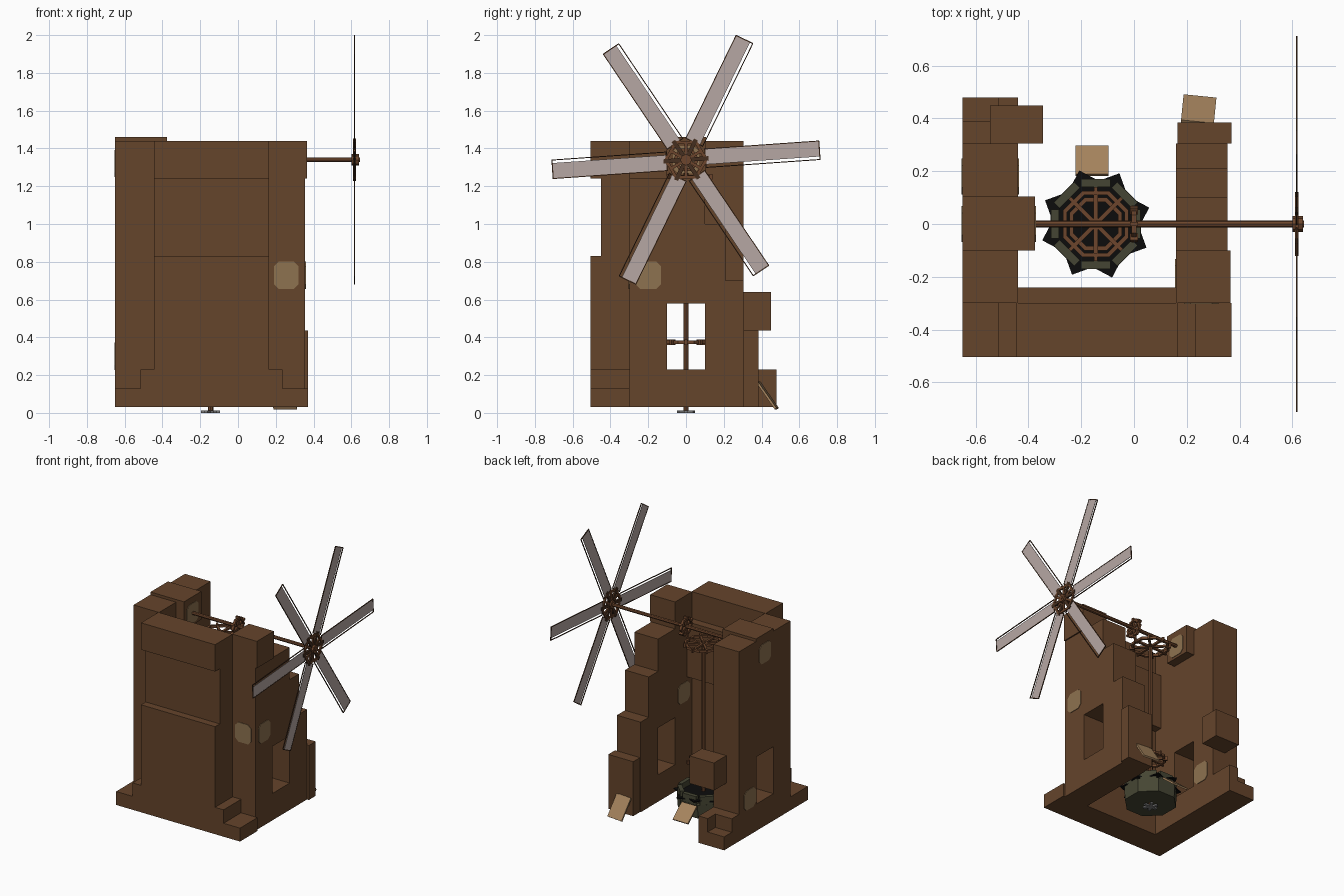
import bpy, bmesh, math
from mathutils import Matrix, Vector

cube = bpy.data.objects.get("Cube")
if cube:
    bpy.data.objects.remove(cube, do_unlink=True)


def material(name, rgb):
    m = bpy.data.materials.new(name)
    m.use_nodes = True
    m.diffuse_color = (*rgb, 1)
    m.node_tree.nodes["Principled BSDF"].inputs["Base Color"].default_value = (*rgb, 1)
    return m


WALL = material("mud brown", (0.13, 0.058, 0.024))
WOOD = material("timber brown", (0.15, 0.06, 0.025))
DARK = material("dark timber", (0.06, 0.028, 0.014))
TAN = material("tan plank", (0.38, 0.23, 0.11))
PATCH = material("sand patch", (0.27, 0.17, 0.08))
SAIL = material("sail cloth", (0.47, 0.39, 0.37))
OLIVE = material("olive stone", (0.06, 0.06, 0.033))
BLACK = material("black cloth", (0.004, 0.004, 0.004))
GREY = material("grey metal", (0.2, 0.2, 0.2))


def finish(name, bm, mat, matrix=Matrix()):
    mesh = bpy.data.meshes.new(name)
    bm.to_mesh(mesh)
    bm.free()
    ob = bpy.data.objects.new(name, mesh)
    ob.matrix_world = matrix
    mesh.materials.append(mat)
    bpy.context.collection.objects.link(ob)
    return ob


def add_box(bm, center, size, turn=Matrix()):
    bmesh.ops.create_cube(bm, size=1, matrix=turn @ Matrix.Translation(center) @ Matrix.Diagonal((*size, 1)))


def block(name, x, y, z, mat=WALL):
    bm = bmesh.new()
    add_box(bm, [(a + b) / 2 for a, b in (x, y, z)], [b - a for a, b in (x, y, z)])
    return finish(name, bm, mat)


def plank(name, center, size, tilt, mat, spin=0):
    bm = bmesh.new()
    add_box(bm, (0, 0, 0), size)
    turn = Matrix.Rotation(spin, 4, 'Z') @ Matrix.Rotation(math.radians(tilt), 4, 'X')
    finish(name, bm, mat, Matrix.Translation(center) @ turn)


def rod(name, a, b, r, mat, sides=8):
    a, b = Vector(a), Vector(b)
    bm = bmesh.new()
    bmesh.ops.create_cone(bm, cap_ends=True, segments=sides, radius1=r, radius2=r, depth=(b - a).length)
    turn = (b - a).to_track_quat('Z', 'Y').to_matrix().to_4x4()
    finish(name, bm, mat, Matrix.Translation((a + b) / 2) @ turn)


def wheel(name, center, radius, turn=Matrix(), n=8, thick=0.018, teeth=True):
    """Spoked wheel lying in its own xy plane."""
    bm = bmesh.new()
    side = 2 * radius * math.tan(math.pi / n)
    for i in range(n):
        r = Matrix.Rotation(math.tau * i / n, 4, 'Z')
        add_box(bm, (radius - 0.008, 0, 0), (0.016, side, thick), r)
        add_box(bm, (radius / 2, 0, 0), (radius, 0.016, thick * 0.8), r)
        if teeth:
            add_box(bm, (radius, 0, 0), (0.03, 0.014, thick * 1.6), r)
    finish(name, bm, WOOD, Matrix.Translation(center) @ turn)


# Front wall: lower panel, recessed middle and top beam
INNER = (-0.445, 0.165)
block("front_wall_lower", INNER, (-0.505, -0.3), (0.03, 0.83))
block("front_wall_middle", INNER, (-0.45, -0.24), (0.83, 1.24))
block("front_wall_beam", INNER, (-0.505, -0.3), (1.24, 1.44))

# Stepped corner plinths
for name, low, high in (("left", (0.165, 0.37), (0.165, 0.235)),
                        ("right", (-0.65, -0.445), (-0.515, -0.445))):
    block(name + "_front_plinth", low, (-0.505, -0.3), (0.03, 0.13))
    block(name + "_front_plinth_step", high, (-0.505, -0.3), (0.13, 0.23))
block("right_back_plinth", (-0.65, -0.44), (0.305, 0.48), (0.03, 0.13))
block("right_back_plinth_step", (-0.515, -0.44), (0.305, 0.48), (0.13, 0.23))
block("right_back_plinth_ledge", (-0.65, -0.515), (0.305, 0.39), (0.13, 0.23))

# Ruined wall with the window, stepping down to the back
LX = (0.16, 0.355)
block("left_wall_front", LX, (-0.3, -0.1), (0.03, 1.24))
block("left_wall_top", (0.16, 0.365), (-0.3, -0.1), (1.24, 1.44))
block("left_wall_sill", LX, (-0.1, 0.1), (0.03, 0.23))
block("left_wall_above_window", LX, (-0.1, 0.1), (0.58, 1.24))
block("left_wall_step_high", LX, (0.1, 0.21), (0.03, 1.0))
block("left_wall_step_mid", LX, (0.21, 0.305), (0.03, 0.7))
block("left_wall_step_low", (0.165, 0.37), (0.305, 0.385), (0.03, 0.435))

# Full height wall with the matching window
RX = (-0.65, -0.44)
block("right_wall_front", RX, (-0.3, -0.1), (0.03, 1.44))
block("right_wall_sill", RX, (-0.1, 0.1), (0.03, 0.23))
block("right_wall_above_window", RX, (-0.1, 0.1), (0.58, 1.25))
block("right_wall_back", RX, (0.1, 0.305), (0.03, 1.44))
block("bearing_block", (-0.65, -0.375), (-0.1, 0.105), (1.25, 1.46))
block("loose_block", (-0.545, -0.345), (0.305, 0.45), (0.435, 0.64))


# Clipped-corner plaster patches
def patch(name, center, w, h, turn):
    bm = bmesh.new()
    add_box(bm, (0, 0, 0), (w, h, 0.008))
    bmesh.ops.bevel(bm, geom=[e for e in bm.edges if abs(e.verts[0].co.z - e.verts[1].co.z) > 0.004],
                    offset=0.025, segments=1, affect='EDGES')
    finish(name, bm, PATCH, Matrix.Translation(center) @ turn)


FACE_X = Matrix.Rotation(math.pi / 2, 4, 'Y')
FACE_Y = Matrix.Rotation(math.pi / 2, 4, 'X')
patch("patch_front", (0.255, -0.3, 0.728), 0.13, 0.145, FACE_Y)
for name, x, y, z in (("left_outer", 0.355, -0.2, 0.728), ("left_inner", 0.16, -0.2, 0.728),
                      ("bearing_inner", -0.375, 0, 1.34), ("bearing_outer", -0.65, 0, 1.32),
                      ("right_outer", -0.65, 0.18, 0.3), ("right_inner", -0.44, 0.18, 0.3)):
    patch("patch_" + name, (x, y, z), 0.145, 0.135, FACE_X)

# Millstone housing: eight-sided drum with rim stones and dark cloth
CX = -0.145
bm = bmesh.new()
bmesh.ops.create_cone(bm, cap_ends=True, segments=8, radius1=0.18, radius2=0.185, depth=0.1,
                      matrix=Matrix.Rotation(math.pi / 8, 4, 'Z'))
finish("millstone_drum", bm, OLIVE, Matrix.Translation((CX, 0, 0.08)))
bm = bmesh.new()
for i in range(8):
    add_box(bm, (0.155, 0, 0), (0.03, 0.11, 0.06), Matrix.Rotation(math.tau * i / 8, 4, 'Z'))
finish("millstone_rim", bm, OLIVE, Matrix.Translation((CX, 0, 0.16)))
for i, angle in enumerate((20, 62)):
    plank("dark_cloth_%d" % (i + 1), (CX, 0, 0.14 + 0.012 * i), (0.3, 0.3, 0.008), 4, BLACK, math.radians(angle))
bm = bmesh.new()
for i in range(3):
    add_box(bm, (0, 0, 0), (0.1, 0.02, 0.012), Matrix.Rotation(math.pi * i / 3, 4, 'Z'))
finish("axle_foot", bm, GREY, Matrix.Translation((CX, 0, 0.006)))

# Drive train
rod("upright_axle", (CX, 0, 0.01), (CX, 0, 1.27), 0.014, WOOD)
wheel("crown_wheel", (CX, 0, 1.25), 0.125)
wheel("lower_wheel", (CX, 0, 0.375), 0.1)
wheel("shaft_pinion", (0, 0, 1.34), 0.06, FACE_X, n=6)
rod("sail_shaft", (-0.38, 0, 1.34), (0.645, 0, 1.34), 0.013, WOOD)

# Leaning planks
plank("leaning_plank", (0.245, 0.432, 0.092), (0.125, 0.17, 0.012), -55, TAN, -0.1)
plank("flour_chute", (-0.16, 0.24, 0.085), (0.125, 0.14, 0.012), -40, TAN)

# Hub and six sails
HUB = Vector((0.617, 0, 1.34))
wheel("sail_hub", HUB, 0.1, FACE_X, n=6, thick=0.012, teeth=False)
rod("hub_cap", (0.6, 0, 1.34), (0.64, 0, 1.34), 0.03, WOOD)
for i in range(6):
    turn = Matrix.Translation(HUB) @ Matrix.Rotation(math.radians(4 + 60 * i), 4, 'X')
    bm = bmesh.new()
    add_box(bm, (0, 0.405, 0.008), (0.003, 0.6, 0.08))
    finish("sail_%d" % (i + 1), bm, SAIL, turn)
    bm = bmesh.new()
    for v in (-0.048, 0.05):
        add_box(bm, (0, 0.405, v), (0.006, 0.61, 0.005))
    for r in (0.103, 0.708):
        add_box(bm, (0, r, 0.001), (0.006, 0.006, 0.1))
    add_box(bm, (0, 0.07, 0), (0.014, 0.1, 0.022))
    finish("sail_frame_%d" % (i + 1), bm, DARK, turn)
